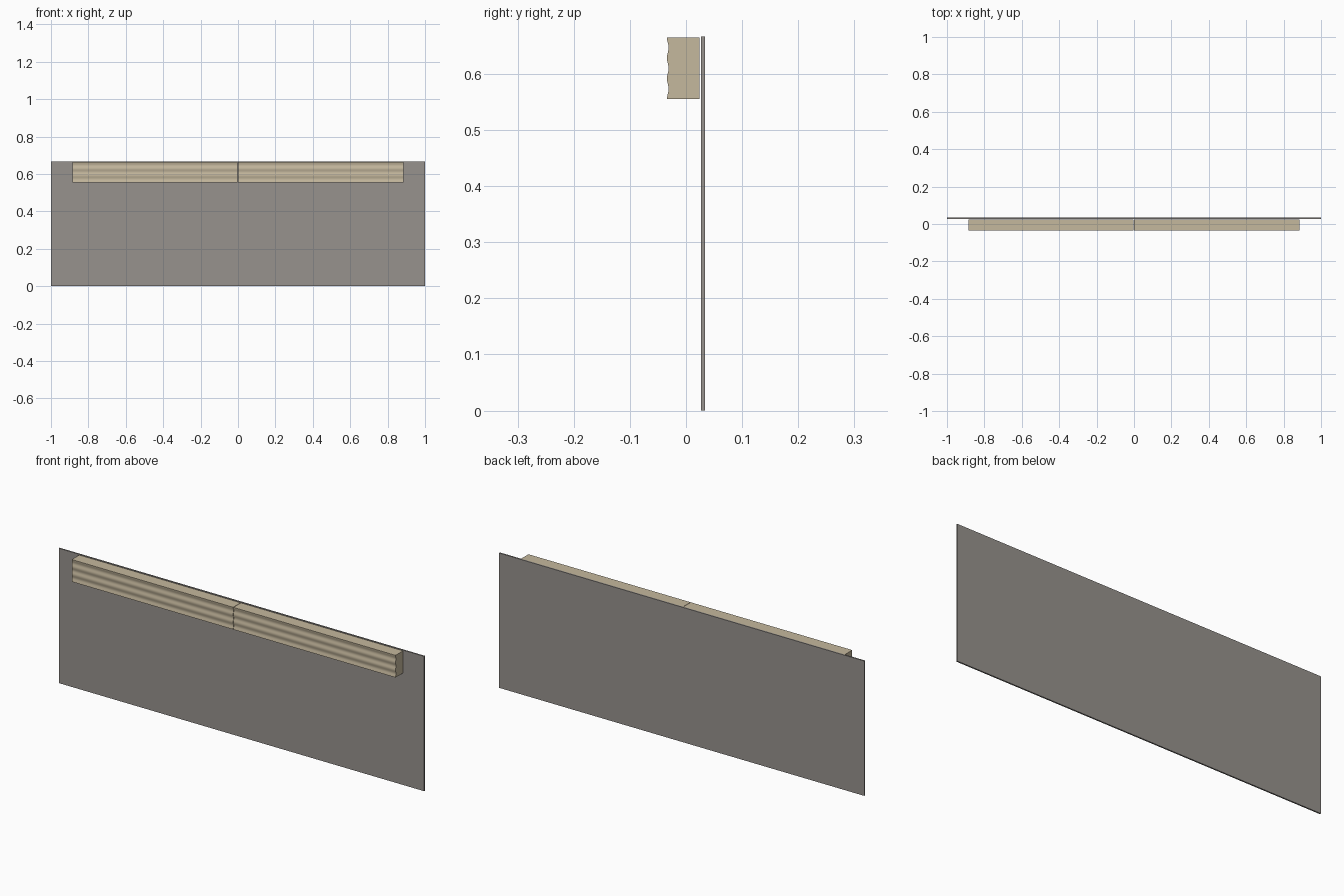
import bpy, bmesh, math

if "Cube" in bpy.data.objects:
    bpy.data.objects.remove(bpy.data.objects["Cube"])


def material(name, rgb):
    m = bpy.data.materials.new(name)
    m.diffuse_color = (*rgb, 1)
    m.use_nodes = True
    m.node_tree.nodes["Principled BSDF"].inputs["Base Color"].default_value = m.diffuse_color
    return m


GREY = material("warm grey", (0.31, 0.29, 0.27))
BEIGE = material("beige", (0.56, 0.48, 0.34))


def box(name, lo, hi, mat):
    bpy.ops.mesh.primitive_cube_add(size=1, location=[(a + b) / 2 for a, b in zip(lo, hi)])
    o = bpy.context.object
    o.name = name
    o.scale = [b - a for a, b in zip(lo, hi)]
    bpy.ops.object.transform_apply(location=False, rotation=False, scale=True)
    o.data.materials.append(mat)
    return o


def extrude_x(name, profile, x0, x1, mat):
    """Extrude a closed (y, z) profile along x."""
    bm = bmesh.new()
    face = bm.faces.new([bm.verts.new((x0, y, z)) for y, z in profile])
    ext = bmesh.ops.extrude_face_region(bm, geom=[face])
    bmesh.ops.translate(bm, vec=(x1 - x0, 0, 0),
                        verts=[v for v in ext["geom"] if isinstance(v, bmesh.types.BMVert)])
    bmesh.ops.recalc_face_normals(bm, faces=bm.faces)
    me = bpy.data.meshes.new(name)
    bm.to_mesh(me)
    bm.free()
    o = bpy.data.objects.new(name, me)
    bpy.context.collection.objects.link(o)
    me.materials.append(mat)
    bpy.ops.object.select_all(action='DESELECT')
    o.select_set(True)
    bpy.context.view_layer.objects.active = o
    bpy.ops.object.shade_smooth_by_angle(angle=math.radians(40))


# Thin backing panel
box("back_panel", (-1, 0.027, 0), (1, 0.034, 0.667), GREY)

# Moulded front profile: gentle horizontal ripples
Z0, Z1, N = 0.555, 0.665, 30
ripple = [(-0.0325 - 0.0015 * math.cos(6 * math.pi * i / N), Z0 + (Z1 - Z0) * i / N)
          for i in range(N + 1)]
profile = [(-0.023, Z0)] + ripple + [(-0.023, Z1)]

# Two cabinets side by side, each with a moulded front
for side, x0, x1 in (("left", -0.886, -0.003), ("right", -0.001, 0.886)):
    box(side + "_cabinet", (x0, -0.023, Z0), (x1, 0.024, Z1), BEIGE)
    extrude_x(side + "_moulded_front", profile, x0, x1, BEIGE)
